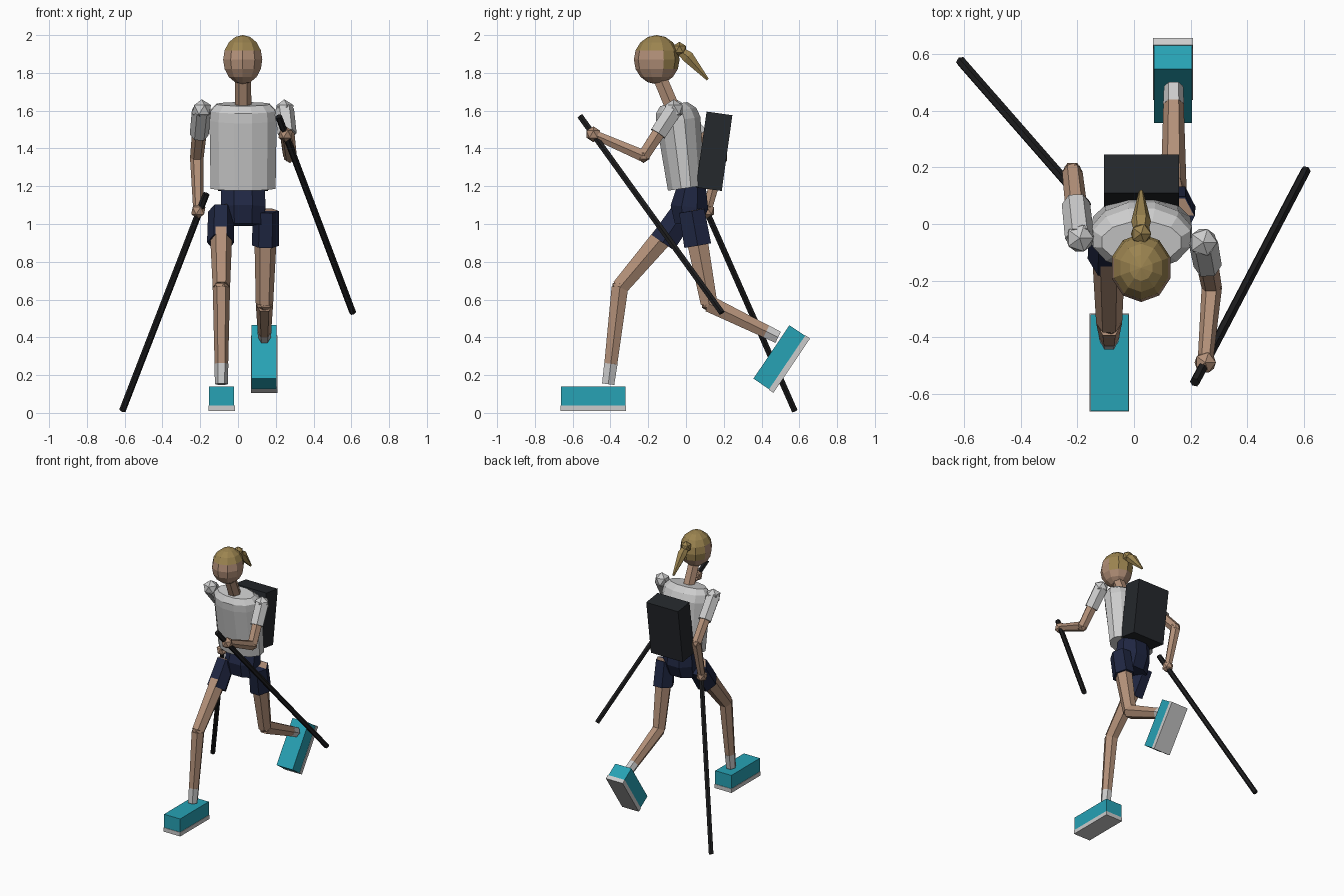
import bpy, bmesh
from math import sin, cos, pi, radians
from mathutils import Vector, Matrix

if "Cube" in bpy.data.objects:
    bpy.data.objects.remove(bpy.data.objects["Cube"])


def material(name, rgb):
    m = bpy.data.materials.new(name)
    m.diffuse_color = (*rgb, 1)
    m.use_nodes = True
    m.node_tree.nodes["Principled BSDF"].inputs["Base Color"].default_value = m.diffuse_color
    return m


SKIN = material("skin", (0.45, 0.28, 0.19))
HAIR = material("hair", (0.33, 0.23, 0.08))
NAVY = material("navy", (0.014, 0.02, 0.055))
TEAL = material("teal", (0.02, 0.36, 0.46))
BLACK = material("black", (0.012, 0.012, 0.013))
PACK = material("charcoal", (0.018, 0.021, 0.025))
GREY = None


def finish(name, bm, mat):
    bmesh.ops.recalc_face_normals(bm, faces=bm.faces)
    me = bpy.data.meshes.new(name)
    bm.to_mesh(me)
    bm.free()
    if mat:
        me.materials.append(mat)
    ob = bpy.data.objects.new(name, me)
    bpy.context.collection.objects.link(ob)
    return ob


def loft(name, rings, mat, n=6, phase=0.0):
    """Rings of (centre, half width across x, half depth), square to the axis."""
    bm = bmesh.new()
    d = (Vector(rings[-1][0]) - Vector(rings[0][0])).normalized()
    u = Vector((1, 0, 0))
    u = (u - d * u.dot(d)).normalized()
    v = d.cross(u)
    loops = []
    for c, rx, ry in rings:
        angles = [phase + 2 * pi * i / n for i in range(n)]
        loops.append([bm.verts.new(Vector(c) + u * rx * cos(a) + v * ry * sin(a)) for a in angles])
    for a, b in zip(loops, loops[1:]):
        for i in range(n):
            j = (i + 1) % n
            bm.faces.new((a[i], a[j], b[j], b[i]))
    bm.faces.new(loops[0])
    bm.faces.new(loops[-1])
    return finish(name, bm, mat)


def limb(name, p, q, r1, r2, mat, deep=1.1):
    return loft(name, [(p, r1, r1 * deep), (q, r2, r2 * deep)], mat)


def ball(name, c, r, mat):
    bm = bmesh.new()
    bmesh.ops.create_icosphere(bm, subdivisions=1, radius=r, matrix=Matrix.Translation(c))
    return finish(name, bm, mat)


def box(name, c, size, mat, tilt=0.0, pivot=(0, 0, 0)):
    """Box at offset c from the pivot, tilted about x around the pivot."""
    bm = bmesh.new()
    m = (Matrix.Translation(pivot) @ Matrix.Rotation(radians(tilt), 4, 'X')
         @ Matrix.Translation(c) @ Matrix.Diagonal((*size, 1)))
    bmesh.ops.create_cube(bm, size=1, matrix=m)
    return finish(name, bm, mat)


# Torso, pelvis and backpack
loft("shirt", [((0.027, 0.0, 1.19), 0.178, 0.100),
               ((0.027, -0.04, 1.55), 0.184, 0.122),
               ((0.027, -0.053, 1.60), 0.178, 0.112),
               ((0.027, -0.064, 1.635), 0.145, 0.075)], GREY, 12, pi / 12)
loft("shorts_waist", [((0.027, 0.03, 1.20), 0.125, 0.082),
                      ((0.027, 0.018, 1.09), 0.128, 0.108),
                      ((0.027, 0.01, 0.995), 0.120, 0.075)], NAVY, 8, pi / 8)
box("backpack", (0, 0, 0), (0.265, 0.138, 0.405), PACK, -8, (0.027, 0.149, 1.385))

# Neck and head
limb("neck", (0.027, -0.065, 1.60), (0.027, -0.145, 1.79), 0.044, 0.042, SKIN, 1.0)
bm = bmesh.new()
bmesh.ops.create_uvsphere(bm, u_segments=10, v_segments=8, radius=1,
                          matrix=Matrix.Translation((0.025, -0.155, 1.87))
                          @ Matrix.Diagonal((0.109, 0.121, 0.13, 1)))
head = finish("head", bm, SKIN)
head.data.materials.append(HAIR)
for f in head.data.polygons:
    if f.center.z > 1.91 or (f.center.y > -0.12 and f.center.z > 1.84):
        f.material_index = 1

# Ponytail
ball("hair_knot", (0.025, -0.035, 1.925), 0.04, HAIR)
loft("ponytail", [((0.025, -0.04, 1.925), 0.022, 0.022),
                  ((0.025, 0.01, 1.885), 0.035, 0.036),
                  ((0.025, 0.115, 1.765), 0.008, 0.008)], HAIR)

# Legs: hip, hem of the shorts, knee, sock top, ankle
legs = {
    "front": [(-0.09, -0.01, 1.065), (-0.092, -0.123, 0.902), (-0.088, -0.35, 0.665),
              (-0.088, -0.398, 0.26), (-0.088, -0.412, 0.152)],
    "back": [(0.148, 0.03, 1.07), (0.145, 0.062, 0.886), (0.14, 0.122, 0.578),
             (0.14, 0.425, 0.431), (0.14, 0.488, 0.40)],
}
for side, (hip, hem, knee, sock, ankle) in legs.items():
    limb(side + "_shorts_leg", hip, hem, 0.068, 0.072, NAVY, 1.15)
    limb(side + "_thigh", hip, knee, 0.064, 0.046, SKIN)
    ball(side + "_knee", knee, 0.045, SKIN)
    limb(side + "_shin", knee, sock, 0.046, 0.036, SKIN)
    limb(side + "_sock", sock, ankle, 0.037, 0.034, GREY)

# Shoes: flat front foot, lifted back foot
for side, pivot, tilt in (("front", (-0.087, -0.49, 0.01), 0),
                          ("back", (0.138, 0.56, 0.25), 56)):
    box(side + "_sole", (0, 0, 0.015), (0.14, 0.347, 0.03), GREY, tilt, pivot)
    box(side + "_shoe", (0, 0, 0.079), (0.134, 0.341, 0.102), TEAL, tilt, pivot)

# Arms: shoulder, elbow, hand
arms = {
    "left": [(-0.192, -0.05, 1.605), (-0.218, 0.185, 1.35), (-0.21, 0.112, 1.07)],
    "right": [(0.245, -0.065, 1.605), (0.275, -0.225, 1.36), (0.252, -0.49, 1.475)],
}
for side, pts in arms.items():
    s, e, h = map(Vector, pts)
    mid = s.lerp(e, 0.52)
    ball(side + "_shoulder", s, 0.055, GREY)
    limb(side + "_sleeve", s, mid, 0.052, 0.05, GREY, 1.0)
    limb(side + "_upper_arm", s, e, 0.042, 0.036, SKIN, 1.0)
    ball(side + "_elbow", e, 0.037, SKIN)
    limb(side + "_forearm", e, h, 0.036, 0.027, SKIN, 1.0)
    ball(side + "_hand", h, 0.042, SKIN)

# Walking poles
limb("left_pole", (-0.168, 0.068, 1.16), (-0.612, 0.575, 0.012), 0.018, 0.018, BLACK, 1.0)
limb("right_pole", (0.215, -0.56, 1.57), (0.608, 0.19, 0.53), 0.018, 0.018, BLACK, 1.0)
